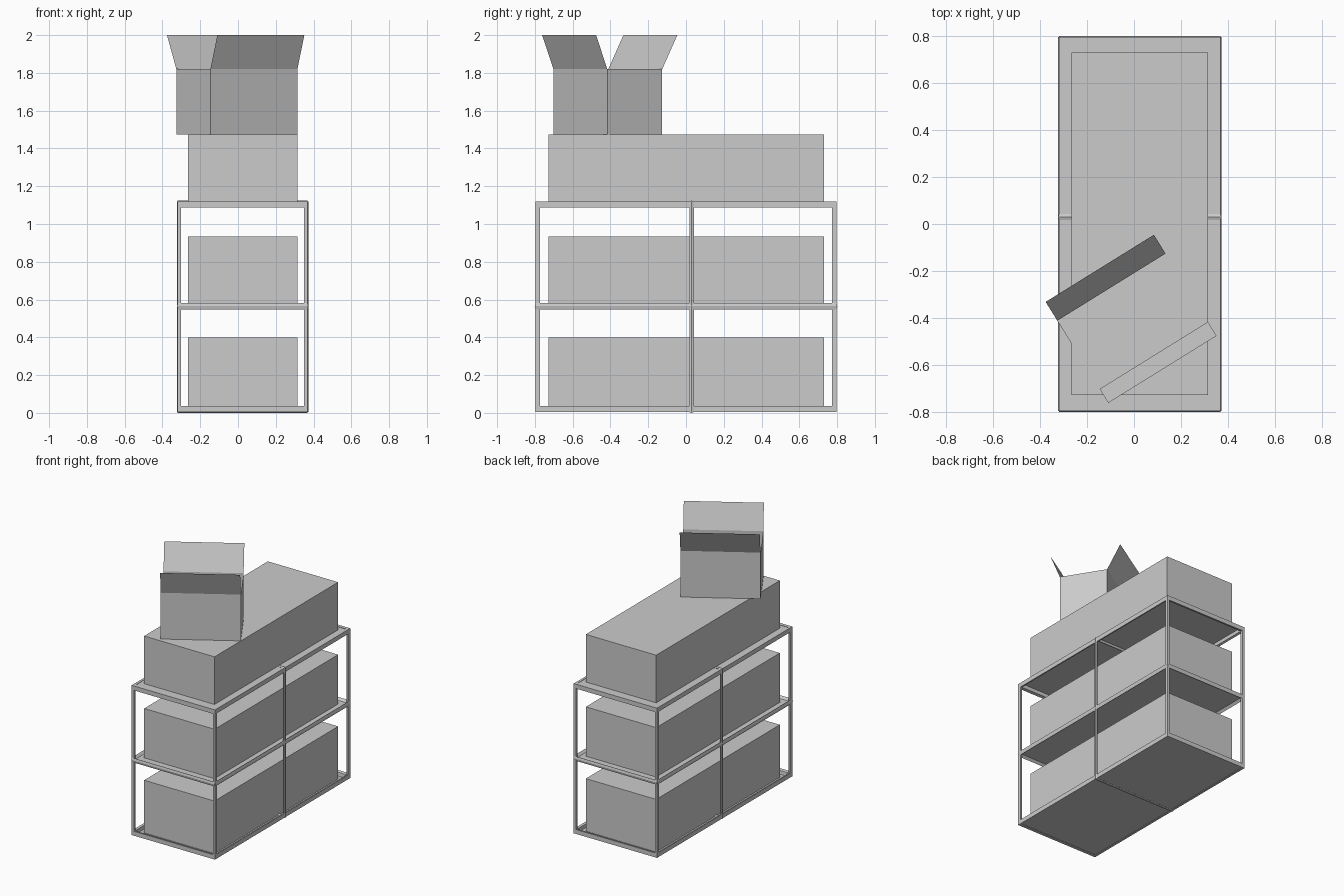
import bpy, bmesh, math
from mathutils import Vector, Matrix

if "Cube" in bpy.data.objects:
    bpy.data.objects.remove(bpy.data.objects["Cube"])


def make_object(name, bm):
    me = bpy.data.meshes.new(name)
    bm.to_mesh(me)
    bm.free()
    ob = bpy.data.objects.new(name, me)
    bpy.context.collection.objects.link(ob)
    return ob


def box(name, lo, hi):
    lo, hi = Vector(lo), Vector(hi)
    bm = bmesh.new()
    size = hi - lo
    bmesh.ops.create_cube(bm, size=1, matrix=Matrix.Translation((lo + hi) / 2)
                          @ Matrix.Diagonal((*size, 1)))
    return make_object(name, bm)


# Rack frame: four-sided bars along the box edges and the middle loops
levels = [{-1: -0.319, 1: 0.368},
          {-1: -0.797, 0: 0.03, 1: 0.797},
          {-1: 0.004, 0: 0.565, 1: 1.12}]
width = (0.018, 0.025, 0.033)
axes = [Vector((1, 0, 0)), Vector((0, 1, 0)), Vector((0, 0, 1))]


def bar(bm, start, end, section):
    rings = [[bm.verts.new(p + o) for o in section] for p in (start, end)]
    n = len(section)
    for i in range(n):
        j = (i + 1) % n
        bm.faces.new((rings[0][i], rings[0][j], rings[1][j], rings[1][i]))
    bm.faces.new(rings[0][::-1])
    bm.faces.new(rings[1])


bm = bmesh.new()
for k in range(3):
    a, b = [i for i in range(3) if i != k]
    for sa, pa in levels[a].items():
        for sb, pb in levels[b].items():
            if sa == 0 and sb == 0:
                continue
            base = axes[a] * pa + axes[b] * pb
            if sa and sb:   # corner bar: square-like section pointing inward
                u = -sa * width[a] * axes[a]
                v = -sb * width[b] * axes[b]
                section = [Vector(), u, (u + v) * 0.85, v]
            else:           # middle bar: diamond section on the flat side
                n = axes[a] * sa + axes[b] * sb
                t = axes[a] * width[a] / 2 if sa == 0 else axes[b] * width[b] / 2
                section = [n * 0.004, t, -n * 0.016, -t]
            bar(bm, base + axes[k] * levels[k][-1],
                base + axes[k] * levels[k][1], section)
bmesh.ops.recalc_face_normals(bm, faces=bm.faces)
make_object("rack_frame", bm)

# Shelf panels
for name, z in (("bottom", 0.006), ("middle", 0.565), ("top", 1.117)):
    bm = bmesh.new()
    bm.faces.new([bm.verts.new((x, y, z)) for x, y in
                  ((-0.317, -0.795), (0.366, -0.795), (0.366, 0.795), (-0.317, 0.795))])
    make_object(name + "_shelf", bm)

# Long closed boxes, one per shelf
for name, z0, z1 in (("lower", 0.008, 0.4), ("middle", 0.567, 0.935), ("upper", 1.12, 1.475)):
    box(name + "_long_box", (-0.265, -0.727, z0), (0.315, 0.73, z1))

# Open carton, turned on top, with two flaps leaning outward
carton = box("open_carton", (-0.271, -0.171, 0), (0.271, 0.171, 0.345))
bm = bmesh.new()
bm.from_mesh(carton.data)
bm.faces.ensure_lookup_table()
top = max(bm.faces, key=lambda f: f.calc_center_median().z)
bmesh.ops.delete(bm, geom=[top], context='FACES_ONLY')
rims = [e for e in bm.edges if e.is_boundary
        and abs(e.verts[0].co.y - e.verts[1].co.y) < 1e-5]
for edge in rims:
    s = 1 if edge.verts[0].co.y > 0 else -1
    lean = 0.094 if s > 0 else 0.07
    new = bmesh.ops.extrude_edge_only(bm, edges=[edge])["geom"]
    for v in new:
        if isinstance(v, bmesh.types.BMVert):
            v.co += Vector((0, s * lean, 0.18))
bm.to_mesh(carton.data)
bm.free()
carton.location = (-0.006, -0.414, 1.475)
carton.rotation_euler.z = math.radians(31.8)
